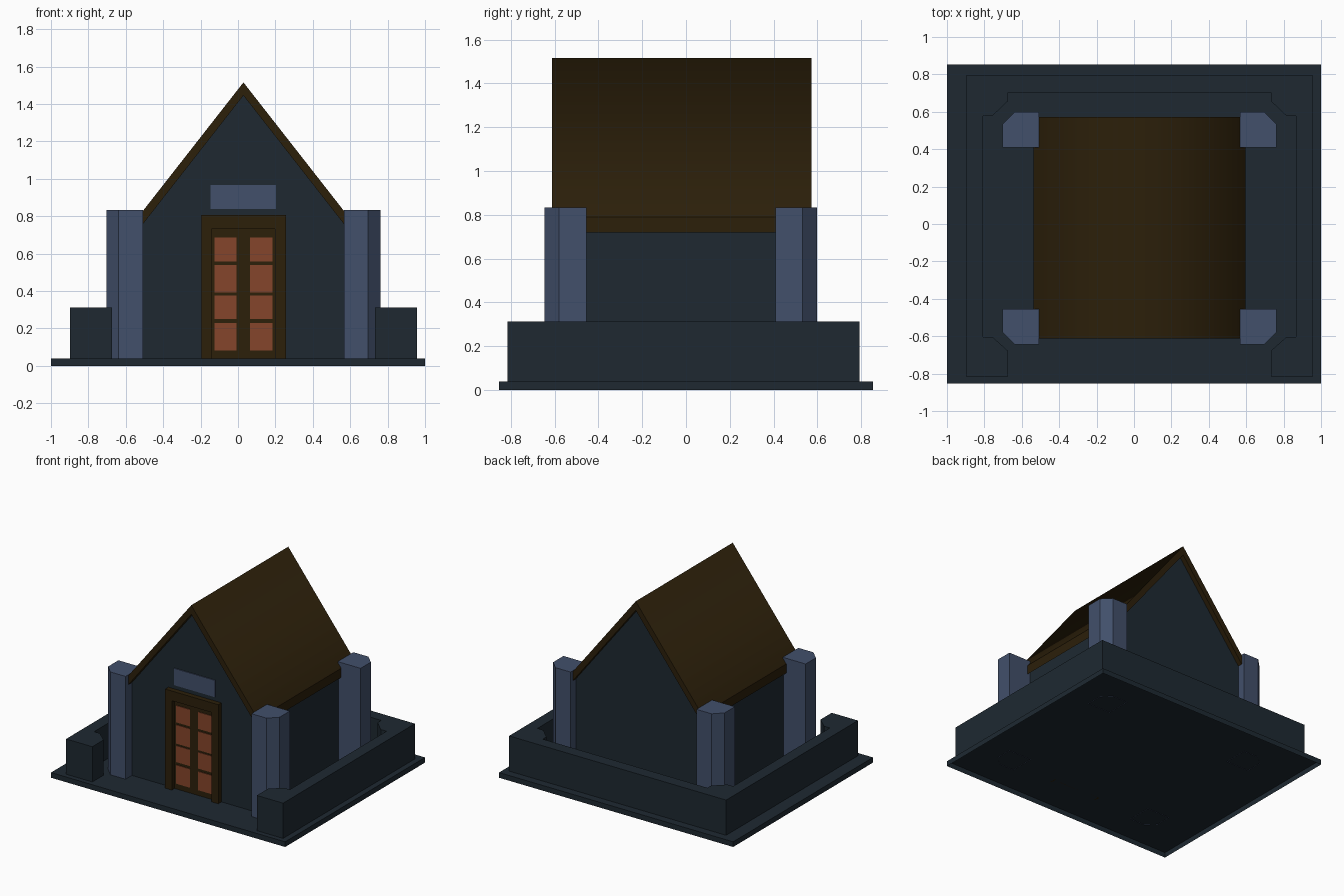
import bpy, bmesh
from mathutils import Vector

cube = bpy.data.objects.get("Cube")
if cube:
    bpy.data.objects.remove(cube, do_unlink=True)


def material(name, rgb):
    m = bpy.data.materials.new(name)
    m.use_nodes = True
    m.diffuse_color = (*rgb, 1)
    m.node_tree.nodes["Principled BSDF"].inputs["Base Color"].default_value = (*rgb, 1)
    return m


SLATE = material("dark slate", (0.013, 0.022, 0.031))
STONE = material("blue stone", (0.054, 0.079, 0.145))
WOOD = material("dark wood", (0.025, 0.014, 0.003))
PANE = material("rust panel", (0.235, 0.06, 0.024))


def prism(name, profile, start, end, mat, axis="z", smooth_points=(), open_start=False):
    """Extrude a profile along z (points are x, y) or along y (points are x, z)."""
    def place(p, t):
        return Vector((p[0], p[1], t)) if axis == "z" else Vector((p[0], t, p[1]))
    bm = bmesh.new()
    a = [bm.verts.new(place(p, start)) for p in profile]
    b = [bm.verts.new(place(p, end)) for p in profile]
    n = len(profile)
    start_cap = bm.faces.new(a)
    bm.faces.new(b)
    for i in range(n):
        j = (i + 1) % n
        bm.faces.new((a[i], a[j], b[j], b[i]))
    bmesh.ops.recalc_face_normals(bm, faces=bm.faces)
    if open_start:
        bmesh.ops.delete(bm, geom=[start_cap], context="FACES_ONLY")
    if smooth_points:
        for f in bm.faces:
            f.smooth = True
        for e in bm.edges:
            e.smooth = False
        for i in smooth_points:
            bm.edges.get((a[i], b[i])).smooth = True
    mesh = bpy.data.meshes.new(name)
    bm.to_mesh(mesh)
    bm.free()
    mesh.materials.append(mat)
    obj = bpy.data.objects.new(name, mesh)
    bpy.context.collection.objects.link(obj)
    return obj


def box(name, x0, x1, y0, y1, z0, z1, mat, open_start=False):
    return prism(name, [(x0, y0), (x1, y0), (x1, y1), (x0, y1)], z0, z1, mat,
                 open_start=open_start)


CX = 0.029  # centre line of the house
FLOOR = 0.04

# Ground slab, hollow underneath
box("base_slab", -1, 1, -0.853, 0.853, 0, FLOOR, SLATE, open_start=True)

# Low wall around three sides, open at the front
half = [(0.703, -0.815), (0.703, -0.678), (0.787, -0.603), (0.836, -0.603),
        (0.836, 0.577), (0.787, 0.577), (0.703, 0.657), (0.703, 0.702)]
inner = [(CX + x, y) for x, y in half] + [(CX - x, y) for x, y in reversed(half)]
outer = [(CX - 0.927, -0.815), (CX - 0.927, 0.793), (CX + 0.927, 0.793), (CX + 0.927, -0.815)]
prism("boundary_wall", inner + outer, FLOOR, 0.312, SLATE, open_start=True)

# Corner pillars, each with its outer corner cut off
for side, sx in (("left", 1), ("right", -1)):
    for end, sy in (("front", -1), ("back", 1)):
        yo = 0.598 if sy > 0 else -0.645
        yi = yo - sy * 0.19
        shape = [(0.538, yi), (0.732, yi), (0.732, yo - sy * 0.065),
                 (0.667, yo), (0.538, yo)]
        prism(f"{end}_{side}_pillar", [(CX + sx * x, y) for x, y in shape],
              FLOOR - 0.002, 0.834, STONE, open_start=True)

# House body with gables
prism("house_body", [(CX - 0.545, FLOOR), (CX + 0.545, FLOOR), (CX + 0.545, 0.755),
                     (CX, 1.452), (CX - 0.545, 0.755)], -0.567, 0.535, SLATE, "y")

# Pitched roof, softly shaded over the ridge
prism("roof", [(CX - 0.567, 0.79), (CX, 1.515), (CX + 0.567, 0.79),
               (CX + 0.567, 0.72), (CX, 1.445), (CX - 0.567, 0.72)],
      -0.612, 0.572, WOOD, "y", smooth_points=(1,))

# Door frame, an upside-down U
fo, fi = 0.227, 0.17
prism("door_frame", [(CX - fo, FLOOR), (CX - fo, 0.805), (CX + fo, 0.805), (CX + fo, FLOOR),
                     (CX + fi, FLOOR), (CX + fi, 0.73), (CX - fi, 0.73), (CX - fi, FLOOR)],
      -0.606, -0.56, WOOD, "y")
box("door_leaf", CX - fi, CX + fi, -0.573, -0.56, FLOOR, 0.73, WOOD)

# Door panels in two columns
for side, sx in (("left", 1), ("right", -1)):
    x0, x1 = sorted((CX + sx * 0.036, CX + sx * 0.155))
    for row, (z0, z1) in enumerate(((0.083, 0.228), (0.25, 0.377), (0.393, 0.538), (0.557, 0.687))):
        box(f"door_panel_{side}_{row + 1}", x0, x1, -0.578, -0.571, z0, z1, PANE)

# Plain plaque above the door
box("door_plaque", CX - 0.175, CX + 0.175, -0.574, -0.566, 0.837, 0.967, STONE)
